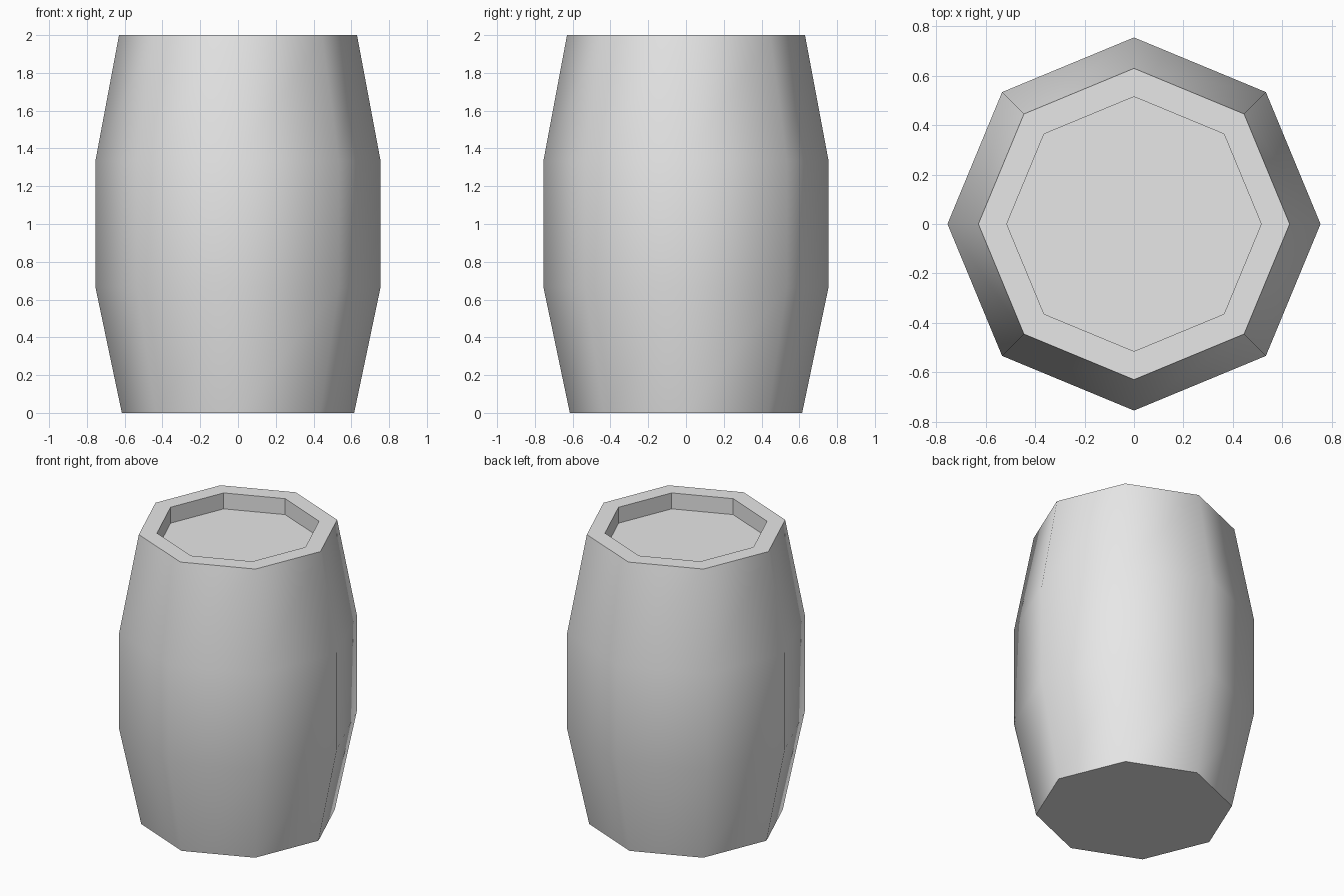
import bpy, bmesh
from math import cos, sin, tau

cube = bpy.data.objects.get("Cube")
if cube:
    bpy.data.objects.remove(cube, do_unlink=True)

SIDES = 8

# Plain grey material
grey = bpy.data.materials.new("light_grey")
grey.use_nodes = True
colour = (0.8, 0.8, 0.8, 1)
grey.diffuse_color = colour
grey.node_tree.nodes["Principled BSDF"].inputs["Base Color"].default_value = colour

# Profile (radius, height): bulging side, flat rim, recessed lid
profile = [(0.615, 0), (0.755, 0.667), (0.755, 1.333),
           (0.63, 2), (0.515, 2), (0.515, 1.89)]
OUTER_BANDS = 3

bm = bmesh.new()
rings = [[bm.verts.new((r * cos(tau * i / SIDES), r * sin(tau * i / SIDES), z))
          for i in range(SIDES)] for r, z in profile]

# Staves, rim and inner wall; only the outer staves are smooth
for band, (low, high) in enumerate(zip(rings, rings[1:])):
    for i in range(SIDES):
        j = (i + 1) % SIDES
        face = bm.faces.new((low[i], low[j], high[j], high[i]))
        face.smooth = band < OUTER_BANDS

# Closed base and lid
bm.faces.new(reversed(rings[0]))
bm.faces.new(rings[-1])

mesh = bpy.data.meshes.new("barrel")
bm.to_mesh(mesh)
bm.free()
mesh.materials.append(grey)
barrel = bpy.data.objects.new("barrel", mesh)
bpy.context.collection.objects.link(barrel)
